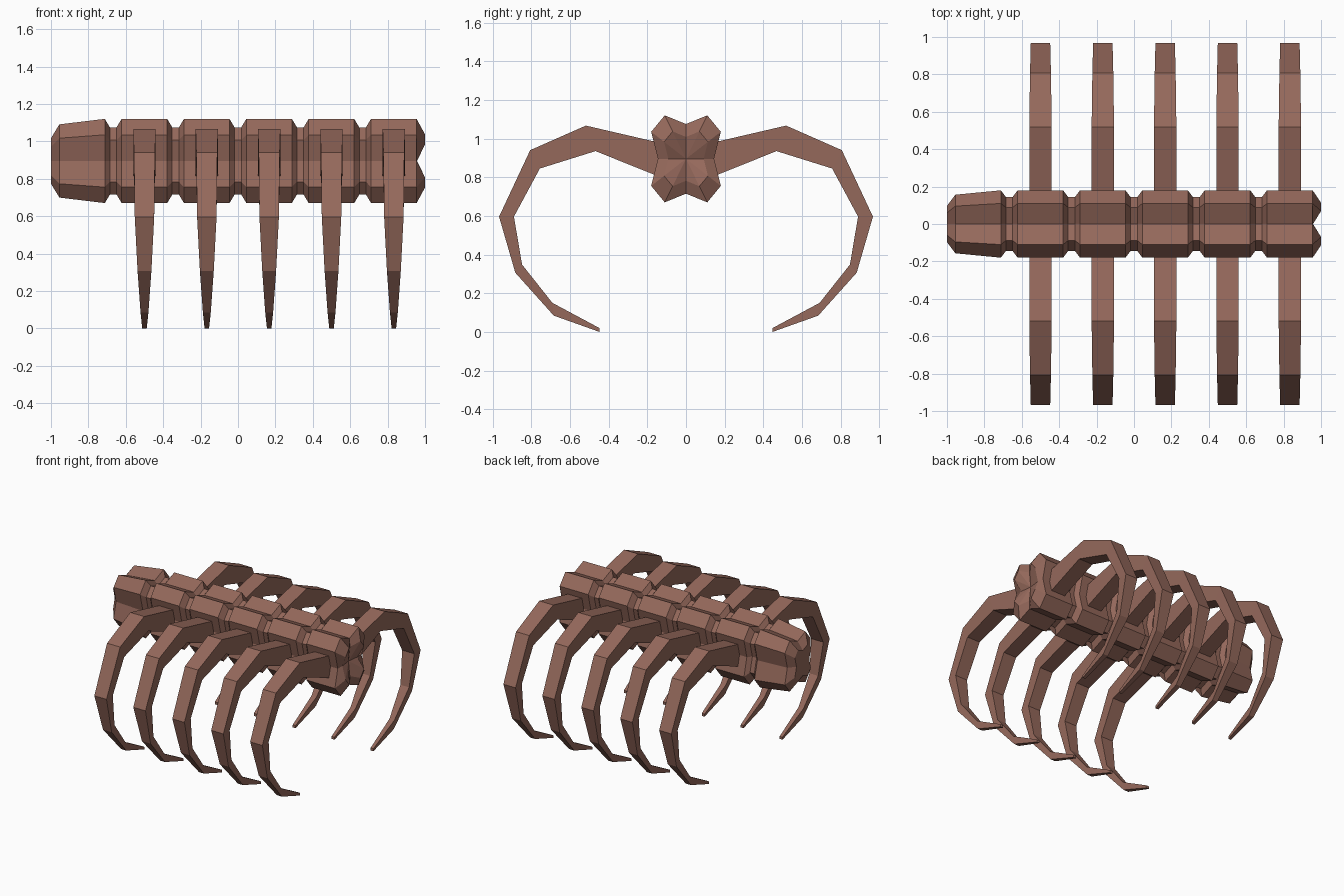
import bpy, bmesh

if "Cube" in bpy.data.objects:
    bpy.data.objects.remove(bpy.data.objects["Cube"])

mat = bpy.data.materials.new("brown_bone")
mat.diffuse_color = (0.30, 0.14, 0.105, 1)
mat.use_nodes = True
mat.node_tree.nodes["Principled BSDF"].inputs["Base Color"].default_value = mat.diffuse_color
CZ = 0.895  # height of the spine axis


def finish(name, bm):
    bmesh.ops.recalc_face_normals(bm, faces=bm.faces)
    me = bpy.data.meshes.new(name)
    bm.to_mesh(me)
    bm.free()
    me.materials.append(mat)
    ob = bpy.data.objects.new(name, me)
    bpy.context.collection.objects.link(ob)
    return ob


def bridge(bm, a, b):
    n = len(a)
    for i in range(n):
        bm.faces.new((a[i], a[(i + 1) % n], b[(i + 1) % n], b[i]))


# Spine: four-lobed section lofted through thick vertebrae and thin waists
section = [(0.145, 0), (0.18, 0.14), (0.11, 0.225), (0, 0.18),
           (-0.11, 0.225), (-0.18, 0.14), (-0.145, 0), (-0.18, -0.14),
           (-0.11, -0.225), (0, -0.18), (0.11, -0.225), (0.18, -0.14)]

stations = [(-1.0, 0.54), (-0.955, 0.87)]          # x, scale
for k in range(5):
    c = -0.667 + k / 3
    stations += [(c - 0.045, 1), (c - 0.018, 0.8), (c + 0.018, 0.8), (c + 0.045, 1)]
stations += [(0.955, 1), (1.0, 0.63)]

bm = bmesh.new()
rings = []
for x, s in stations:
    rings.append([bm.verts.new((x, y * s, CZ + z * s)) for y, z in section])
for a, b in zip(rings, rings[1:]):
    bridge(bm, a, b)
# Hollowed star end on the right, flat end on the left
for i in (0, 3, 6, 9):
    rings[-1][i].co.x = 0.957
for ring, x in ((rings[0], -1.0), (rings[-1], 0.945)):
    tip = bm.verts.new((x, 0, CZ))
    for i in range(12):
        bm.faces.new((ring[i], ring[(i + 1) % 12], tip))
finish("spine", bm)

# Ribs: outer (y, z), inner (y, z), half width
rib_path = [((0.10, 0.97), (0.10, 0.787), 0.06),
            ((0.518, 1.067), (0.468, 0.935), 0.06),
            ((0.806, 0.94), (0.756, 0.845), 0.056),
            ((0.967, 0.596), (0.89, 0.596), 0.052),
            ((0.883, 0.306), (0.848, 0.348), 0.037),
            ((0.684, 0.084), (0.691, 0.15), 0.021),
            ((0.448, 0.0), (0.448, 0.02), 0.012)]


def rib(name, x, side):
    bm = bmesh.new()
    rings = []
    for (yo, zo), (yi, zi), w in rib_path:
        pts = [(x - w, yo, zo), (x + w, yo, zo), (x + w, yi, zi), (x - w, yi, zi)]
        rings.append([bm.verts.new((px, side * y, z)) for px, y, z in pts])
    for a, b in zip(rings, rings[1:]):
        bridge(bm, a, b)
    bm.faces.new(rings[0])
    bm.faces.new(rings[-1])
    finish(name, bm)


for k in range(5):
    for side, label in ((-1, "front"), (1, "back")):
        rib(f"rib_{label}_{k + 1}", -0.5 + k / 3, side)
